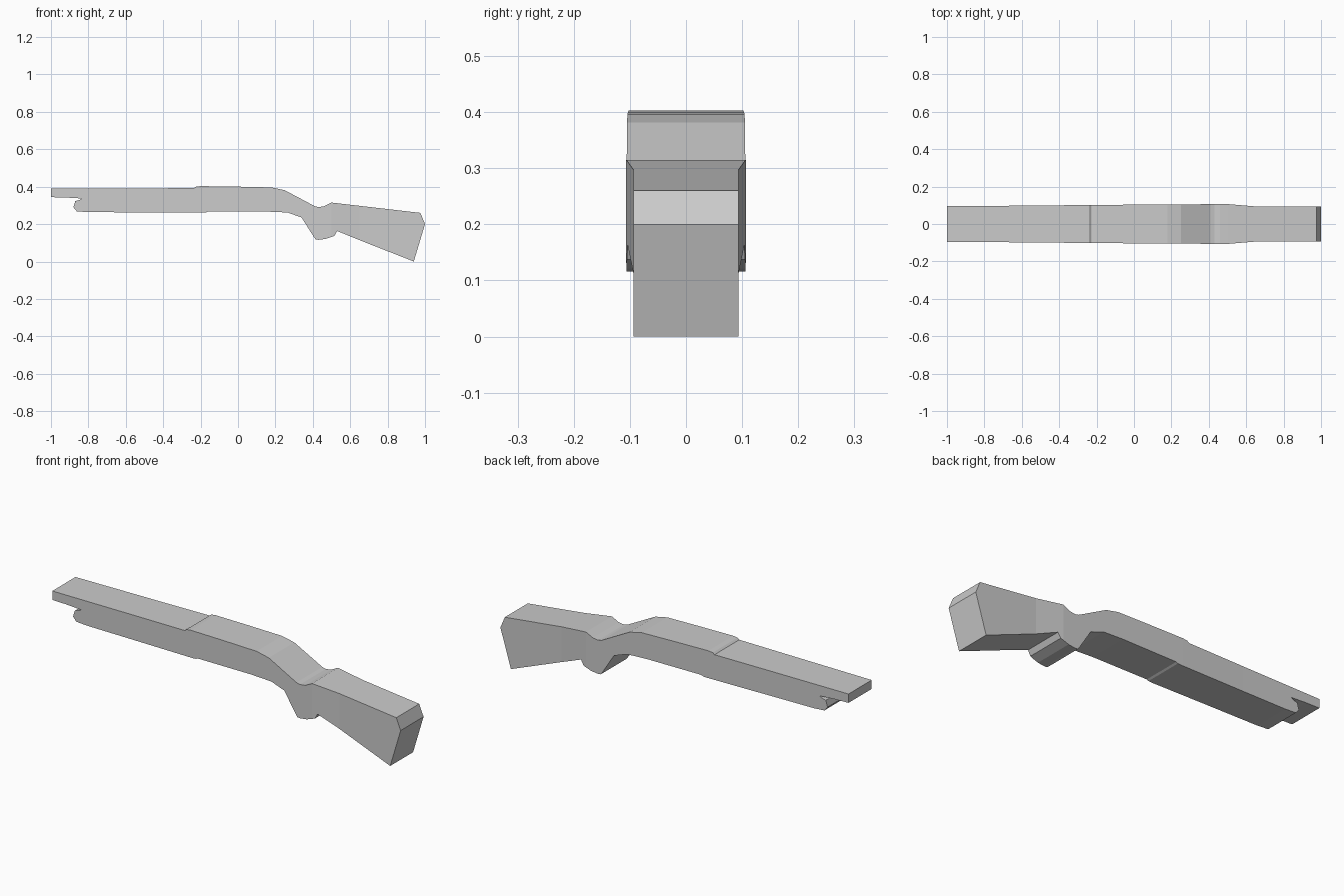
import bpy, bmesh

if "Cube" in bpy.data.objects:
    bpy.data.objects.remove(bpy.data.objects["Cube"])

# Half-width of the body along its length: (x, half width)
WIDTHS = [(-1, .095), (-.55, .0985), (-.2, .102), (.18, .1045),
          (.5, .1065), (.65, .094), (1, .094)]


def half_width(x):
    for (x0, w0), (x1, w1) in zip(WIDTHS, WIDTHS[1:]):
        if x <= x1:
            return w0 + (w1 - w0) * (x - x0) / (x1 - x0)
    return WIDTHS[-1][1]


def make_part(name, *runs):
    """Slab from a side profile; walls follow each run, joints between runs stay open."""
    bm = bmesh.new()
    sides = [[[bm.verts.new((x, s, z)) for x, z in run] for run in runs]
             for s in (-1, 1)]
    for side in sides:
        bm.faces.new([v for run in side for v in run])
    for a, b in zip(*sides):
        for i in range(len(a) - 1):
            bm.faces.new((a[i], b[i], b[i + 1], a[i + 1]))
    # cut where the taper changes, then apply the taper
    for x, _ in WIDTHS[1:-1]:
        bmesh.ops.bisect_plane(bm, geom=bm.verts[:] + bm.edges[:] + bm.faces[:],
                               plane_co=(x, 0, 0), plane_no=(1, 0, 0))
    for v in bm.verts:
        v.co.y *= half_width(v.co.x)
    bmesh.ops.recalc_face_normals(bm, faces=bm.faces[:])
    mesh = bpy.data.meshes.new(name)
    bm.to_mesh(mesh)
    bm.free()
    bpy.context.collection.objects.link(bpy.data.objects.new(name, mesh))


# Joints shared by neighbouring parts
front_top, front_low = (-.2, .403), (-.16, .267)
grip_top, grip_low = (.43, .291), (.405, .132)

# Barrel with the forend slung beneath it
make_part("barrel_and_forend", [
    front_top, (-.225, .4), (-.235, .392), (-1, .39), (-1, .344), (-.92, .342),
    (-.835, .337), (-.845, .33), (-.87, .323), (-.88, .29), (-.862, .268),
    (-.8, .264), (-.19, .261), (-.17, .262), front_low])

# Receiver sloping down to the wrist
make_part("receiver",
          [front_top, (0, .4), (.18, .396), (.25, .381), (.41, .296), grip_top],
          [grip_low, (.34, .235), (.265, .262), (.15, .267), front_low])

# Trigger guard lump and shoulder stock
make_part("stock", [
    grip_top, (.46, .295), (.5, .315), (.975, .26), (1, .2), (.94, 0),
    (.65, .114), (.53, .163), (.515, .137), (.47, .121), (.43, .116),
    (.415, .118), grip_low])
